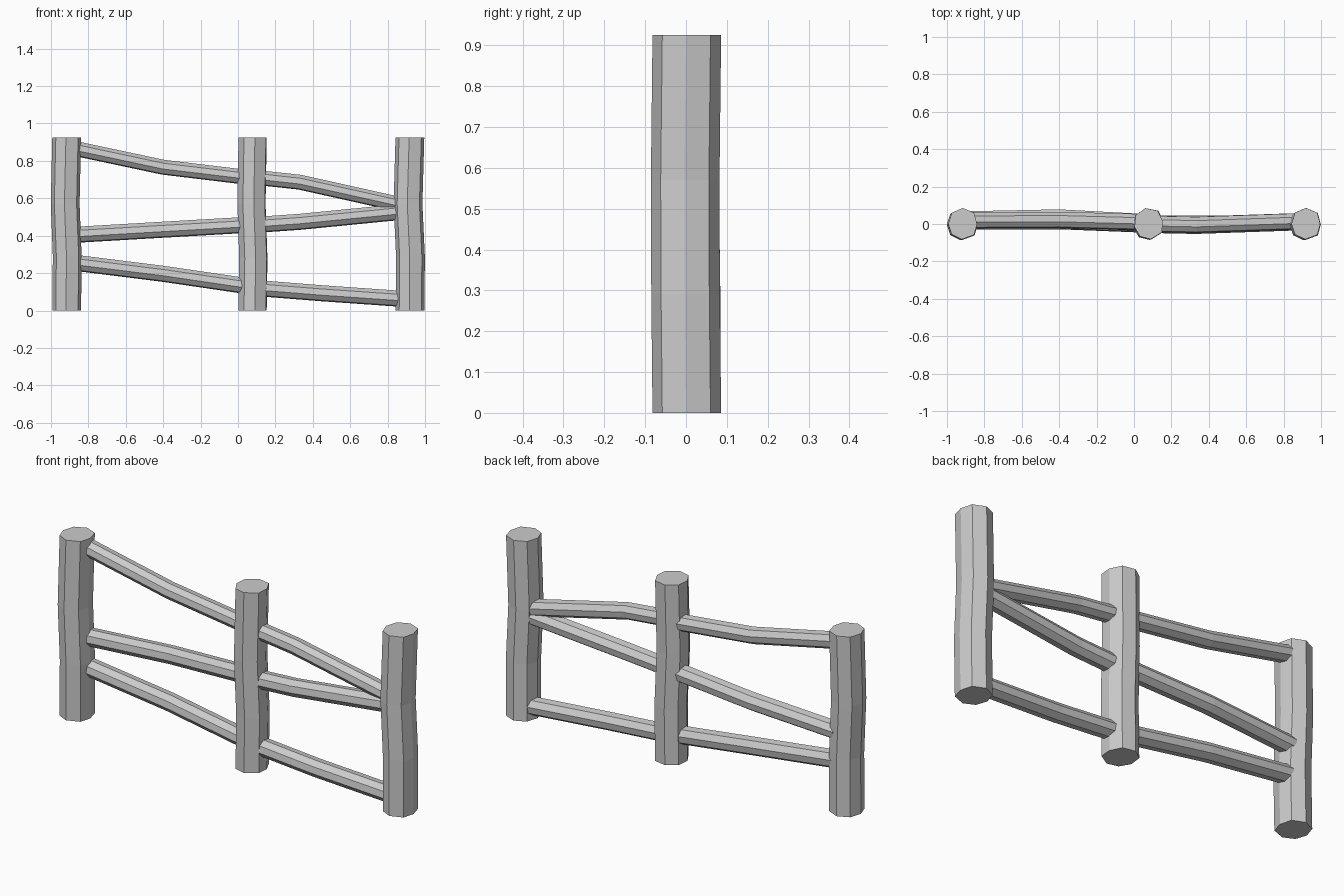
import bpy, bmesh, math
from mathutils import Vector

if "Cube" in bpy.data.objects:
    bpy.data.objects.remove(bpy.data.objects["Cube"])

grey = bpy.data.materials.new("weathered grey")
grey.diffuse_color = (0.6, 0.6, 0.6, 1)
grey.use_nodes = True
grey.node_tree.nodes["Principled BSDF"].inputs["Base Color"].default_value = grey.diffuse_color


def loft(name, rings):
    """Skin a closed tube through rings of points, with end caps."""
    bm = bmesh.new()
    loops = [[bm.verts.new(p) for p in ring] for ring in rings]
    n = len(loops[0])
    for a, b in zip(loops, loops[1:]):
        for i in range(n):
            j = (i + 1) % n
            bm.faces.new((a[i], a[j], b[j], b[i]))
    bm.faces.new(loops[0][::-1])
    bm.faces.new(loops[-1])
    bmesh.ops.recalc_face_normals(bm, faces=bm.faces)
    mesh = bpy.data.meshes.new(name)
    bm.to_mesh(mesh)
    bm.free()
    mesh.materials.append(grey)
    obj = bpy.data.objects.new(name, mesh)
    bpy.context.collection.objects.link(obj)


# slightly irregular eight-sided post section
SECTION = [(0.077, 0.0), (0.061, 0.06), (0.0, 0.086), (-0.058, 0.06),
           (-0.077, 0.0), (-0.058, -0.056), (-0.004, -0.082), (0.061, -0.058)]


def post(name, x, turn, bend):
    c, s = math.cos(turn), math.sin(turn)
    rings = []
    for z, dx, dy in bend:
        rings.append([(x + dx + px * c - py * s, dy + px * s + py * c, z)
                      for px, py in SECTION])
    loft(name, rings)


# three posts, each with a gentle kink
post("left_post", -0.916, 0, [(0, 0, 0), (0.29, 0.003, -0.003), (0.57, -0.008, -0.004), (0.925, 0, 0)])
post("middle_post", 0.078, 0.2, [(0, 0, 0), (0.28, 0.004, 0), (0.57, -0.006, -0.004), (0.925, 0, 0)])
post("right_post", 0.919, 0, [(0, 0.001, 0), (0.29, 0.003, -0.003), (0.57, -0.010, -0.004), (0.925, 0, 0)])


def rail(name, path, r=0.044):
    pts = [Vector(p) for p in path]
    rings = []
    for i, p in enumerate(pts):
        d = (pts[min(i + 1, len(pts) - 1)] - pts[max(i - 1, 0)]).normalized()
        side = Vector((0, 1, 0))
        up = d.cross(side).normalized()
        rings.append([p + side * (r * 1.08 * math.cos(a)) + up * (r * math.sin(a))
                      for a in [math.tau * (k + 0.3) / 8 for k in range(8)]])
    loft(name, rings)


# rails left of the middle post
rail("upper_left_rail", [(-0.88, 0.02, 0.868), (-0.4, 0.022, 0.766), (0.05, 0.01, 0.712)], 0.041)
rail("centre_left_rail", [(-0.88, 0.022, 0.404), (-0.4, 0.032, 0.432), (0.05, 0.008, 0.458)])
rail("lower_left_rail", [(-0.88, 0.018, 0.256), (-0.4, 0.018, 0.196), (0.05, 0.0, 0.130)])
# rails right of the middle post
rail("upper_right_rail", [(0.10, 0.0, 0.711), (0.33, -0.005, 0.686), (0.88, 0.014, 0.564)], 0.041)
rail("centre_right_rail", [(0.10, -0.002, 0.458), (0.33, -0.007, 0.474), (0.88, 0.012, 0.528)])
rail("lower_right_rail", [(0.10, 0.0, 0.120), (0.45, -0.002, 0.092), (0.88, 0.012, 0.062)])
